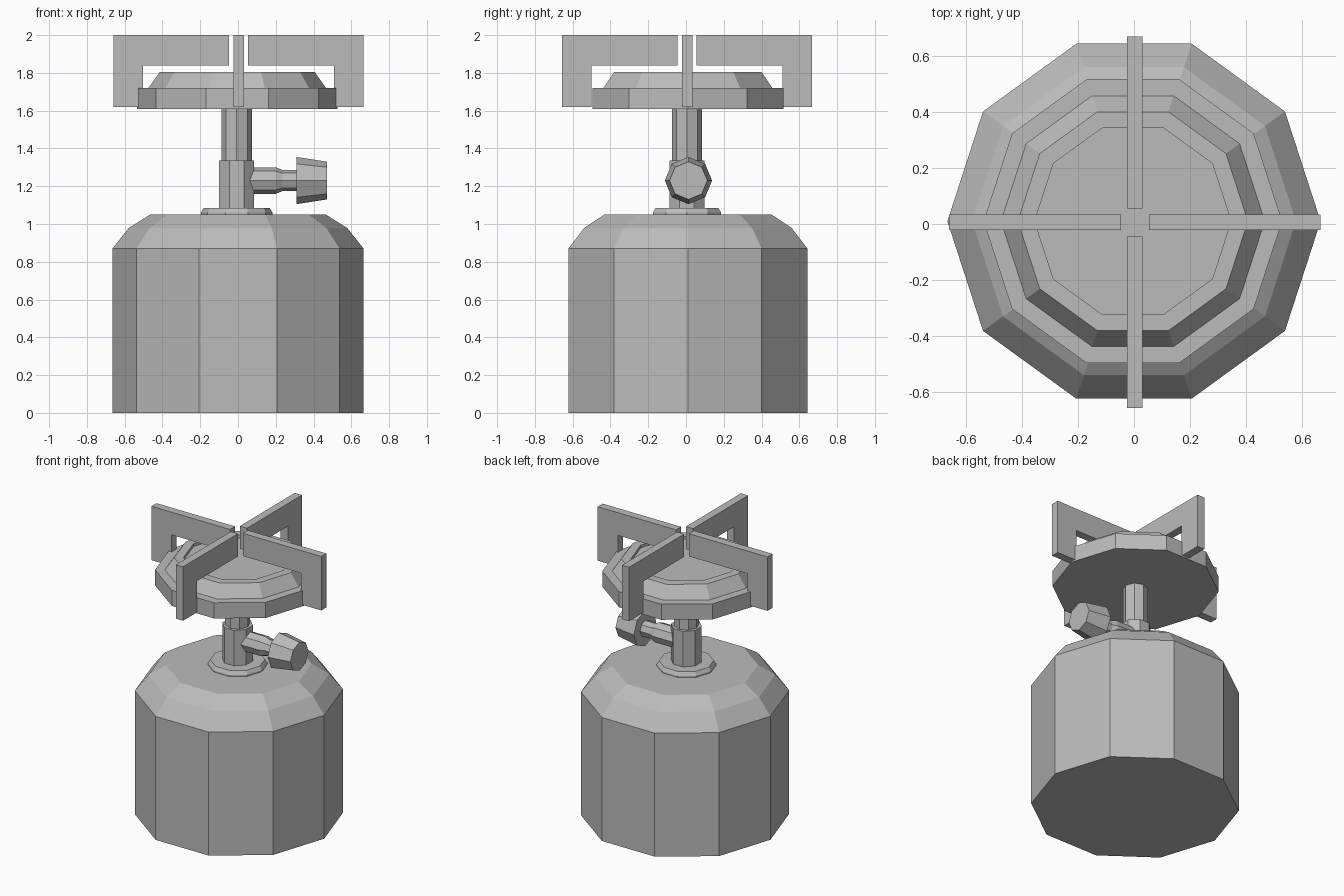
import bpy
import bmesh
from math import cos, sin, pi
from mathutils import Matrix

cube = bpy.data.objects.get("Cube")
if cube:
    bpy.data.objects.remove(cube, do_unlink=True)

GREY = (0.5, 0.5, 0.5, 1)
metal = bpy.data.materials.new("plain grey metal")
metal.use_nodes = True
metal.diffuse_color = GREY
metal.node_tree.nodes["Principled BSDF"].inputs["Base Color"].default_value = GREY


def finish(name, bm, matrix):
    bmesh.ops.recalc_face_normals(bm, faces=bm.faces[:])
    mesh = bpy.data.meshes.new(name)
    bm.to_mesh(mesh)
    bm.free()
    mesh.materials.append(metal)
    obj = bpy.data.objects.new(name, mesh)
    obj.matrix_world = matrix
    bpy.context.collection.objects.link(obj)
    return obj


def lathe(name, profile, sides, matrix, turn=0.0):
    """Closed faceted solid from (radius, height) pairs."""
    bm = bmesh.new()
    rings = []
    for r, z in profile:
        angles = [turn + 2 * pi * i / sides for i in range(sides)]
        rings.append([bm.verts.new((r * cos(a), r * sin(a), z)) for a in angles])
    for low, high in zip(rings, rings[1:]):
        for i in range(sides):
            j = (i + 1) % sides
            bm.faces.new((low[i], low[j], high[j], high[i]))
    bm.faces.new(rings[0][::-1])
    bm.faces.new(rings[-1])
    return finish(name, bm, matrix)


def pot_support(name, angle):
    """L-shaped plate pointing outward along the given angle."""
    outline = [(0.05, 2.0), (0.05, 1.84), (0.505, 1.84),
               (0.505, 1.62), (0.662, 1.62), (0.662, 2.0)]
    bm = bmesh.new()
    face = bm.faces.new([bm.verts.new((x, -0.028, z)) for x, z in outline])
    side = bmesh.ops.extrude_face_region(bm, geom=[face])
    moved = [v for v in side["geom"] if isinstance(v, bmesh.types.BMVert)]
    bmesh.ops.translate(bm, verts=moved, vec=(0, 0.056, 0))
    place = Matrix.Translation((0.003, 0.006, 0)) @ Matrix.Rotation(angle, 4, "Z")
    return finish(name, bm, place)


# Gas canister with a stepped shoulder
body_place = Matrix.Translation((0, 0.01, 0))
lathe("gas_canister", [(0.665, 0), (0.665, 0.87), (0.577, 0.98), (0.465, 1.05)],
      10, body_place)

# Neck, valve body and riser tube
neck_place = Matrix.Translation((-0.007, 0.005, 0))
lathe("neck_flange", [(0.19, 1.04), (0.19, 1.06), (0.175, 1.085)], 10, neck_place)
lathe("valve_body", [(0.1, 1.07), (0.1, 1.335)], 8, neck_place, pi / 8)
lathe("riser_tube", [(0.08, 1.32), (0.08, 1.63)], 8, neck_place)

# Burner head with a ledge, sloped crown and shallow recess
burner_place = Matrix.Translation((-0.004, 0.01, 0))
lathe("burner_head", [(0.532, 1.61), (0.532, 1.72), (0.47, 1.72), (0.41, 1.805),
                      (0.35, 1.805), (0.35, 1.785)], 10, burner_place)

# Valve stem and tapered knob, pointing to the model's left
valve_place = Matrix.Translation((0, 0.013, 1.23)) @ Matrix.Rotation(pi / 2, 4, "Y")
lathe("valve_stem", [(0.07, 0.05), (0.07, 0.2), (0.056, 0.235), (0.056, 0.33)],
      8, valve_place)
lathe("valve_knob", [(0.125, 0.31), (0.1, 0.47)], 8, valve_place)

# Four pot supports
for i, label in enumerate(("left", "back", "right", "front")):
    pot_support(label + "_pot_support", i * pi / 2)
